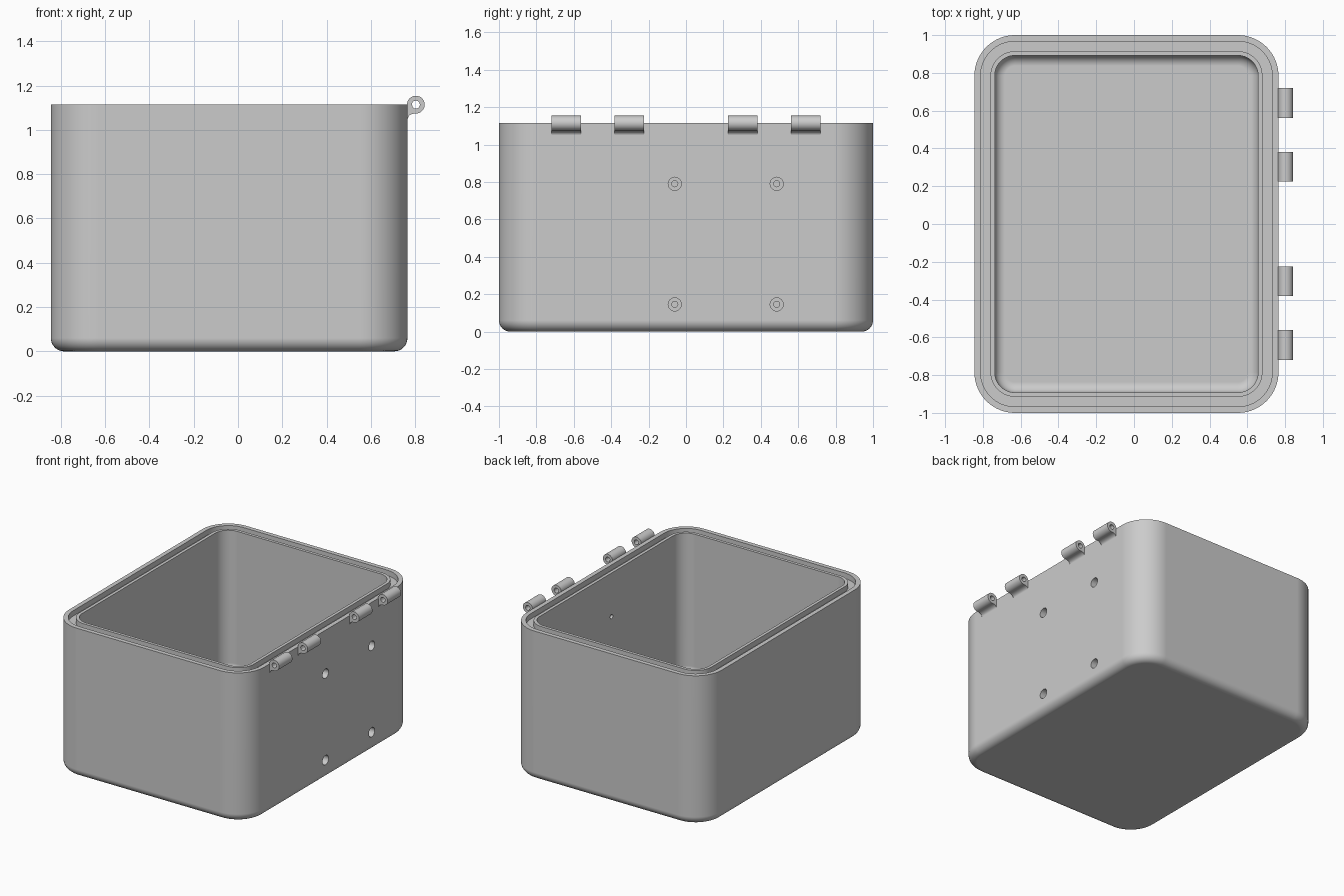
import bpy, bmesh
from math import sin, cos, pi, atan2

cube = bpy.data.objects.get("Cube")
if cube:
    bpy.data.objects.remove(cube, do_unlink=True)

grey = bpy.data.materials.new("Plain grey")
grey.use_nodes = True
colour = (0.6, 0.6, 0.6, 1)
grey.diffuse_color = colour
grey.node_tree.nodes["Principled BSDF"].inputs["Base Color"].default_value = colour

X0, X1, Y, H = -0.845, 0.765, 1.0, 1.115   # box extents
R, WALL, FLOOR = 0.215, 0.108, 0.07        # corner radius, wall, floor
STEPS = 16


def finish(name, bm):
    bmesh.ops.recalc_face_normals(bm, faces=bm.faces)
    mesh = bpy.data.meshes.new(name)
    bm.to_mesh(mesh)
    bm.free()
    obj = bpy.data.objects.new(name, mesh)
    mesh.materials.append(grey)
    bpy.context.collection.objects.link(obj)
    return obj


def activate(obj):
    bpy.ops.object.select_all(action='DESELECT')
    obj.select_set(True)
    bpy.context.view_layer.objects.active = obj


def smooth(obj):
    activate(obj)
    bpy.ops.object.shade_smooth_by_angle(angle=pi / 6)
    mod = obj.modifiers.new("Even normals", 'WEIGHTED_NORMAL')
    mod.keep_sharp = True


def bridge(bm, a, b):
    n = len(a)
    for i in range(n):
        j = (i + 1) % n
        bm.faces.new((a[i], a[j], b[j], b[i]))


def rounded_loop(bm, inset, z):
    r = R - inset
    corners = ((X1 - R, Y - R), (X0 + R, Y - R), (X0 + R, R - Y), (X1 - R, R - Y))
    loop = []
    for q, (cx, cy) in enumerate(corners):
        for k in range(STEPS + 1):
            a = (q + k / STEPS) * pi / 2
            loop.append(bm.verts.new((cx + r * cos(a), cy + r * sin(a), z)))
    return loop


def cylinder_x(bm, x0, x1, y, z, r):
    rings = [[bm.verts.new((x, y + r * cos(k * pi / 16), z + r * sin(k * pi / 16)))
              for k in range(32)] for x in (x0, x1)]
    bridge(bm, *rings)
    for ring in rings:
        bm.faces.new(ring)


# Box shell: one section swept round the rounded rectangle, with a seal groove
OUT, IN = 0.06, 0.055
arc = [k / 8 * pi / 2 for k in range(9)]
section = [(OUT * (1 - sin(a)), OUT * (1 - cos(a))) for a in arc]
section += [(0, H), (0.033, H), (0.033, H - 0.04), (0.085, H - 0.04), (0.085, H), (WALL, H)]
section += [(WALL + IN * (1 - cos(a)), FLOOR + IN * (1 - sin(a))) for a in arc]
bm = bmesh.new()
loops = [rounded_loop(bm, i, z) for i, z in section]
for a, b in zip(loops, loops[1:]):
    bridge(bm, a, b)
bm.faces.new(loops[0])
bm.faces.new(loops[-1])
box = finish("box_shell", bm)

# Counterbored screw holes through the hinge wall
for radius, depth in ((0.035, 0.06), (0.016, 0.2)):
    bm = bmesh.new()
    for y in (-0.06, 0.485):
        for z in (0.145, 0.79):
            cylinder_x(bm, X1 - depth, X1 + 0.05, y, z, radius)
    cutter = finish("hole_cutter", bm)
    cutter.hide_render = True
    mod = box.modifiers.new("Holes", 'BOOLEAN')
    mod.operation, mod.solver, mod.object = 'DIFFERENCE', 'EXACT', cutter
    activate(box)
    bpy.ops.object.modifier_apply(modifier=mod.name)
    bpy.data.objects.remove(cutter, do_unlink=True)
smooth(box)

# Hinge knuckles: a pierced barrel with a curved web down to the wall
CX, CZ, KR, PIN = 0.803, 1.114, 0.04, 0.018
profile = [(CX + KR * cos(a), CZ + KR * sin(a))
           for a in [-pi / 2 + k / 24 * 1.5 * pi for k in range(25)]]
profile += [(X1 - 0.002, 1.08), (X1 - 0.002, 1.05)]
profile += [(CX - 0.038 * cos(a), 1.05 + (CZ - KR - 1.05) * sin(a)) for a in arc[:-1]]


def knuckle(name, y0, y1):
    bm = bmesh.new()
    ends = []
    for y in (y0, y1):
        outer = [bm.verts.new((x, y, z)) for x, z in profile]
        inner = []
        for x, z in profile:
            a = atan2(z - CZ, x - CX)
            inner.append(bm.verts.new((CX + PIN * cos(a), y, CZ + PIN * sin(a))))
        bridge(bm, outer, inner)
        ends.append((outer, inner))
    bridge(bm, ends[0][0], ends[1][0])
    bridge(bm, ends[0][1], ends[1][1])
    smooth(finish(name, bm))


for i, yc in enumerate((-0.641, -0.303, 0.303, 0.641)):
    knuckle(f"hinge_knuckle_{i + 1}", yc - 0.079, yc + 0.079)
